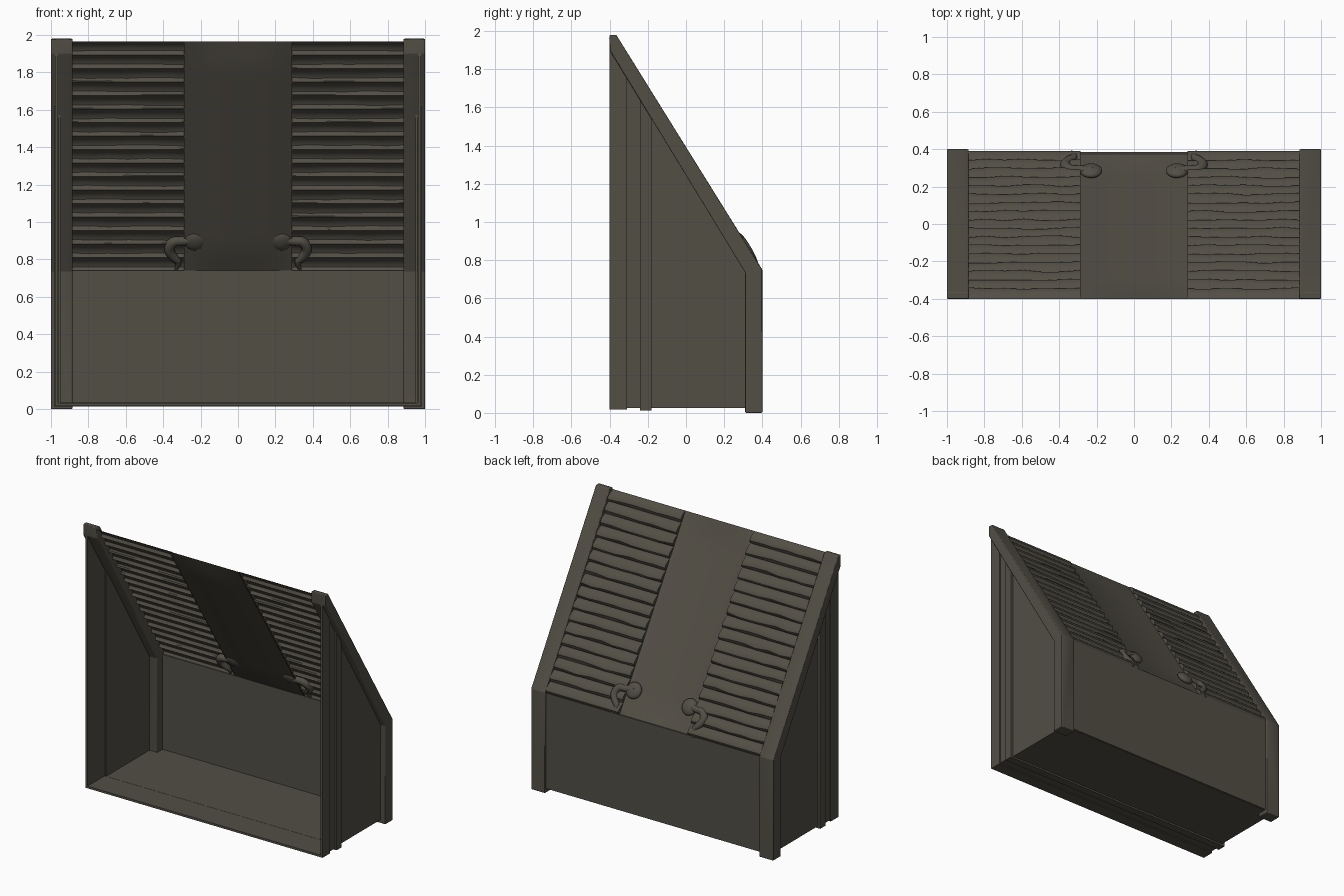
import bpy, bmesh, math, random
from mathutils import Vector

random.seed(4)
cube = bpy.data.objects.get("Cube")
if cube:
    bpy.data.objects.remove(cube)

mat = bpy.data.materials.new("weathered_brown_grey")
COLOUR = (0.085, 0.077, 0.060, 1)
mat.use_nodes = True
mat.diffuse_color = COLOUR
mat.node_tree.nodes["Principled BSDF"].inputs["Base Color"].default_value = COLOUR

# Roof slope in the y-z plane, and its outward normal
TOP, FOOT = Vector((0, -0.4, 1.965)), Vector((0, 0.378, 0.738))
RUN = FOOT - TOP
NORMAL = Vector((0, -RUN.z, RUN.y)).normalized()


def on_slope(x, s, h):
    return TOP + RUN * s + NORMAL * h + Vector((x, 0, 0))


def rail_underside(y):
    return 1.9 - 1.648 * (y + 0.4)


def finish(bm, name, angle=40, bevel=0):
    mesh = bpy.data.meshes.new(name)
    bm.to_mesh(mesh)
    bm.free()
    obj = bpy.data.objects.new(name, mesh)
    bpy.context.collection.objects.link(obj)
    mesh.materials.append(mat)
    if bevel:
        mod = obj.modifiers.new("rounded", 'BEVEL')
        mod.width, mod.segments = bevel, 2
    bpy.ops.object.select_all(action='DESELECT')
    obj.select_set(True)
    bpy.context.view_layer.objects.active = obj
    bpy.ops.object.shade_smooth_by_angle(angle=math.radians(angle))


def prism(name, outline, x0, x1, bevel=0):
    """Extrude a y-z outline from x0 to x1."""
    bm = bmesh.new()
    face = bm.faces.new([bm.verts.new((x0, y, z)) for y, z in outline])
    ext = bmesh.ops.extrude_face_region(bm, geom=[face])
    moved = [v for v in ext["geom"] if isinstance(v, bmesh.types.BMVert)]
    bmesh.ops.translate(bm, verts=moved, vec=(x1 - x0, 0, 0))
    bmesh.ops.recalc_face_normals(bm, faces=bm.faces)
    finish(bm, name, bevel=bevel)


def block(name, x0, x1, y0, y1, z0, z1):
    prism(name, [(y0, z0), (y1, z0), (y1, z1), (y0, z1)], x0, x1)


def sheet(name, rows):
    """Surface through a grid of points, facing outward from the slope."""
    bm = bmesh.new()
    grid = [[bm.verts.new(p) for p in row] for row in rows]
    for a, b in zip(grid, grid[1:]):
        for i in range(len(a) - 1):
            bm.faces.new((a[i], b[i], b[i + 1], a[i + 1]))
    bm.normal_update()
    if sum((f.normal for f in bm.faces), Vector()).dot(NORMAL) < 0:
        bmesh.ops.reverse_faces(bm, faces=bm.faces)
    finish(bm, name, angle=35)


def slats(name, side):
    """Rounded, slightly uneven boards as one rippled sheet."""
    count, columns = 17, 7
    rows = []
    for r in range(count):
        lip = [random.uniform(-0.004, 0.004) for _ in range(columns)]
        for t, h in ((0, 0), (0.3, 0.016), (0.6, 0.025), (0.85, 0.022), (0.97, 0.01)):
            row = []
            for c in range(columns):
                x = 0.285 + 0.61 * c / (columns - 1)
                wobble = lip[c] if t > 0.5 and r < count - 1 else 0
                s = (r + t) / count + wobble
                row.append(on_slope(side * x, s, h + wobble * 0.8))
            # Board ends drop down to the channel
            row.insert(0, on_slope(side * 0.285, (r + t) / count, -0.004))
            rows.append(row)
    # Closing edge at the foot of the slope
    rows.append([Vector((p.x, FOOT.y, FOOT.z)) for p in rows[-1]])
    sheet(name, rows)


def scroll(name, side):
    """Low curling ornament: tapering stem and a flattened bulb."""
    path = [(0.22, 0.905), (0.29, 0.89), (0.345, 0.895), (0.375, 0.85),
            (0.345, 0.805), (0.31, 0.78), (0.335, 0.735)]
    radii = (0.026, 0.024, 0.028, 0.028, 0.024, 0.018, 0.006)
    curve = bpy.data.curves.new(name + "_stem", 'CURVE')
    curve.dimensions = '3D'
    curve.bevel_depth, curve.bevel_resolution = 1, 3
    curve.use_fill_caps = True
    spline = curve.splines.new('NURBS')
    spline.points.add(len(path) - 1)
    spline.use_endpoint_u = True
    spline.order_u = 3
    for p, (x, z), rad in zip(spline.points, path, radii):
        p.co = (*on_slope(side * x, (z - TOP.z) / RUN.z, 0.01), 1)
        p.radius = rad
    curve.materials.append(mat)
    obj = bpy.data.objects.new(name + "_stem", curve)
    bpy.context.collection.objects.link(obj)

    bm = bmesh.new()
    bmesh.ops.create_uvsphere(bm, u_segments=20, v_segments=12, radius=0.06)
    turn = Vector((0, 0, 1)).rotation_difference(NORMAL).to_matrix()
    centre = on_slope(side * 0.23, (0.895 - TOP.z) / RUN.z, 0.008)
    for v in bm.verts:
        v.co = centre + turn @ Vector((v.co.x, v.co.y, v.co.z * 0.45))
    finish(bm, name + "_bulb", angle=60)


# Back panel and floor
block("back_panel", -0.9, 0.9, 0.373, 0.385, 0.03, 0.742)
block("floor_panel", -0.96, 0.96, -0.2, 0.378, 0.026, 0.034)

# Shallow channel down the middle of the slope, levelling out at both ends
channel = []
for i in range(25):
    s = i / 24
    depth = 0.016 * min(1, (1 - s) / 0.1, s / 0.1)
    channel.append([on_slope(0.29 * u / 8, s, -depth * (1 - (u / 8) ** 2))
                    for u in range(-8, 9)])
sheet("centre_channel", channel)

# Front frame strips: y start, y end, outer x
INNER = 0.962
STRIPS = ((-0.4, -0.31, 0.978), (-0.31, -0.24, 0.97), (-0.24, -0.18, 0.982))

for side, label in ((1, "left"), (-1, "right")):
    # Corner rail following the slope and the back edge
    prism(label + "_rail",
          [(-0.4, 1.9), (-0.4, 1.98), (-0.365, 1.98), (0.4, 0.75),
           (0.4, 0), (0.31, 0), (0.31, 0.735)],
          side * 0.885, side * 1.0, bevel=0.005)
    prism(label + "_side_panel",
          [(-0.2, 0.03), (0.33, 0.03), (0.33, 0.72),
           (-0.2, rail_underside(-0.2) + 0.02)], side * 0.948, side * 0.96)
    for n, (y0, y1, outer) in enumerate(STRIPS):
        prism(f"{label}_frame_strip_{n + 1}",
              [(y0, 0.995 - outer), (y1, 0.995 - outer),
               (y1, rail_underside(y1) + 0.015), (y0, rail_underside(y0) + 0.015)],
              side * INNER, side * outer)
    slats(label + "_slats", side)
    scroll(label + "_scroll", side)

# Bottom run of the front frame
for n, (y0, y1, outer) in enumerate(STRIPS):
    block(f"bottom_frame_strip_{n + 1}", -outer, outer, y0, y1,
          0.995 - outer, 0.995 - INNER)
